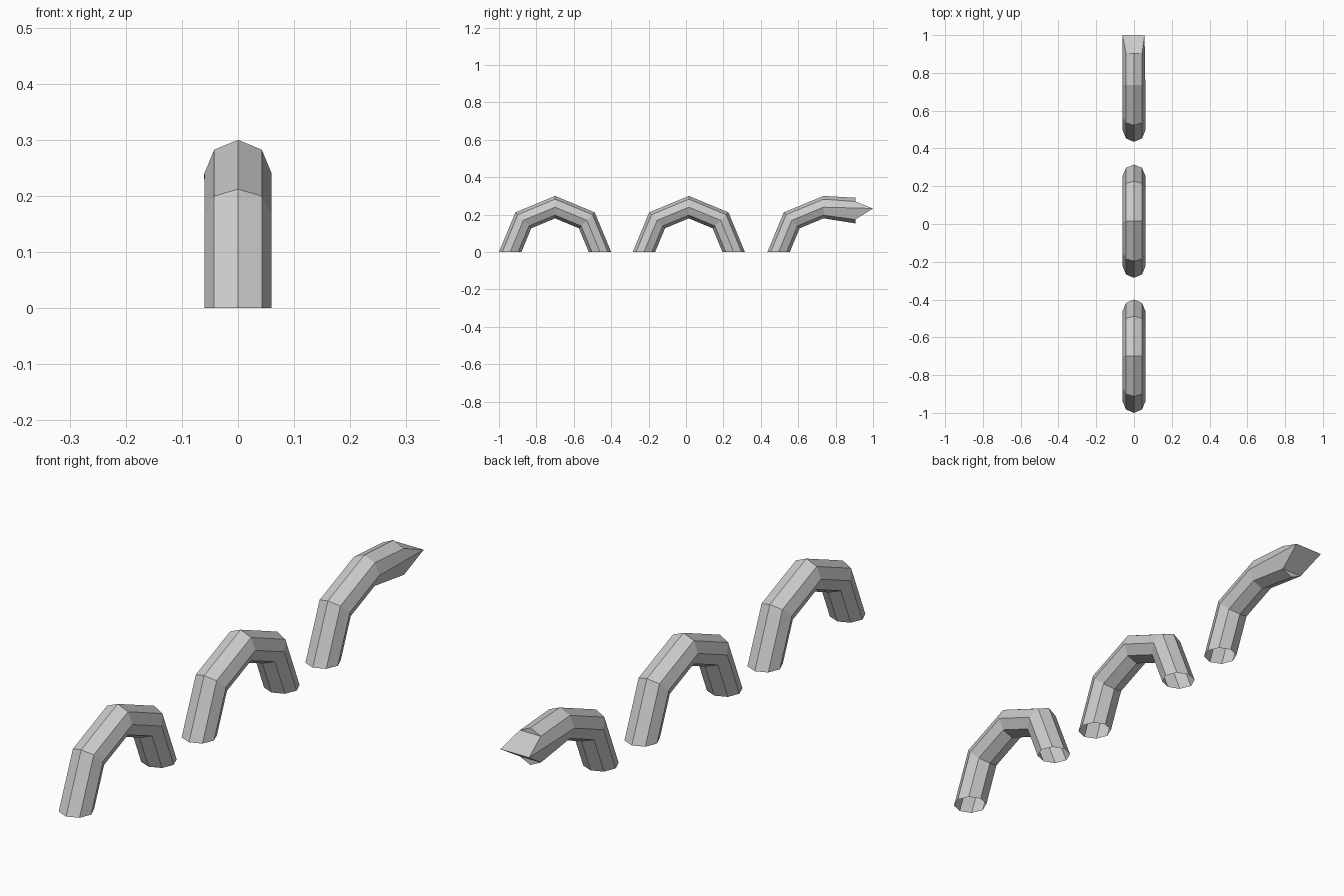
import bpy, bmesh
from math import sin, cos, pi

if "Cube" in bpy.data.objects:
    bpy.data.objects.remove(bpy.data.objects["Cube"])

MAJOR, MINOR, SIDES = 0.24, 0.06, 8


def arch_ring(bm, cy, angle):
    """One cross-section of a half-ring tube; angle runs from the -y foot."""
    ring = []
    for i in range(SIDES):
        a = 2 * pi * i / SIDES
        r = MAJOR + MINOR * sin(a)
        ring.append(bm.verts.new((MINOR * cos(a), cy - r * cos(angle), r * sin(angle))))
    return ring


def bridge(bm, rings):
    for lo, hi in zip(rings, rings[1:]):
        for i in range(SIDES):
            j = (i + 1) % SIDES
            bm.faces.new((lo[i], lo[j], hi[j], hi[i]))


def finish(bm, name):
    bmesh.ops.recalc_face_normals(bm, faces=bm.faces)
    mesh = bpy.data.meshes.new(name)
    bm.to_mesh(mesh)
    bm.free()
    bpy.context.collection.objects.link(bpy.data.objects.new(name, mesh))


# Two complete arches, open at the feet
for name, cy in (("front_arch", -0.70), ("middle_arch", 0.015)):
    bm = bmesh.new()
    bridge(bm, [arch_ring(bm, cy, k * pi / 4) for k in range(5)])
    finish(bm, name)

# Half arch that straightens into a wedge-shaped tip
bm = bmesh.new()
rings = [arch_ring(bm, 0.735, k * pi / 4) for k in range(3)]
end = []
for i in range(SIDES):
    a = 2 * pi * i / SIDES
    end.append(bm.verts.new((MINOR * cos(a), 0.905, 0.222 + 0.0685 * sin(a))))
end[0].co = (0.056, 1.0, 0.233)
end[4].co = (-0.061, 1.0, 0.233)
bridge(bm, rings + [end])

# Sloping wedge faces and the small gables above and below them
for a, b, c in ((1, 2, 3), (5, 6, 7)):
    bm.faces.new((end[a], end[b], end[c]))
bm.faces.new((end[0], end[1], end[3], end[4]))
bm.faces.new((end[4], end[5], end[7], end[0]))
finish(bm, "wedge_tipped_arch")
